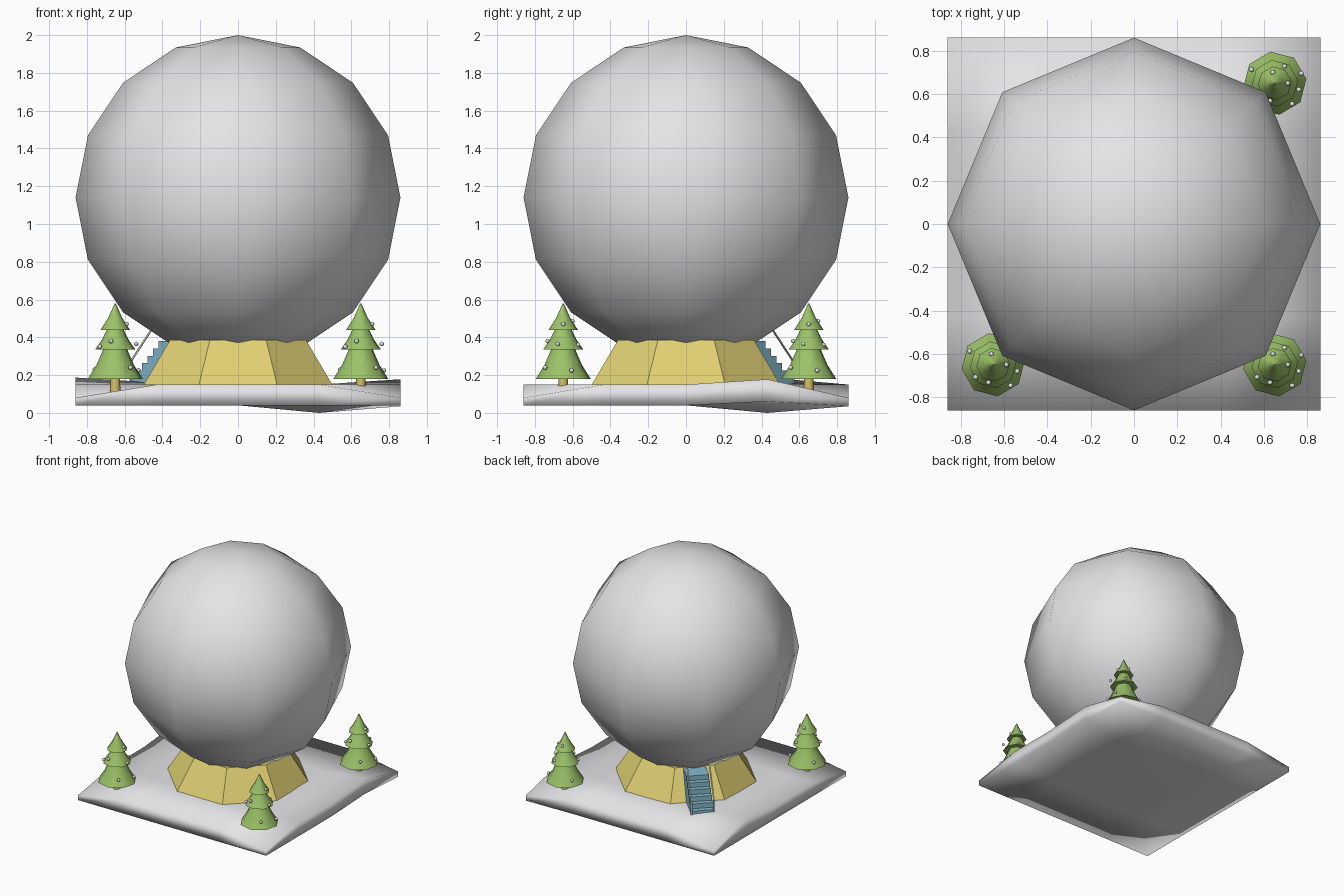
import bpy, bmesh, math
from mathutils import Vector, Matrix

if "Cube" in bpy.data.objects:
    bpy.data.objects.remove(bpy.data.objects["Cube"])


def material(name, rgb):
    m = bpy.data.materials.new(name)
    m.diffuse_color = (*rgb, 1)
    m.use_nodes = True
    m.node_tree.nodes["Principled BSDF"].inputs["Base Color"].default_value = m.diffuse_color
    return m


GREY = material("snow grey", (0.78, 0.78, 0.80))
YELLOW = material("base yellow", (0.74, 0.63, 0.17))
BLUE = material("stair blue", (0.24, 0.50, 0.62))
GREEN = material("tree green", (0.33, 0.54, 0.14))
WOOD = material("trunk ochre", (0.68, 0.52, 0.14))


def finish(bm, name, mat, smooth=None):
    """Turn a bmesh into an object; smooth is the sharp-edge angle in degrees."""
    bmesh.ops.recalc_face_normals(bm, faces=bm.faces[:])
    me = bpy.data.meshes.new(name)
    bm.to_mesh(me)
    bm.free()
    ob = bpy.data.objects.new(name, me)
    bpy.context.collection.objects.link(ob)
    me.materials.append(mat)
    if smooth:
        bpy.ops.object.select_all(action='DESELECT')
        ob.select_set(True)
        bpy.context.view_layer.objects.active = ob
        if smooth >= 180:
            bpy.ops.object.shade_smooth()
        else:
            bpy.ops.object.shade_smooth_by_angle(angle=math.radians(smooth))
    return ob


def add_lathe(bm, profile, sides, centre=(0, 0), turn=0.0):
    """Closed solid of revolution from (radius, z) points, bottom to top."""
    rings = []
    for r, z in profile:
        rings.append([bm.verts.new((centre[0] + r * math.cos(turn + math.tau * i / sides),
                                    centre[1] + r * math.sin(turn + math.tau * i / sides), z))
                      for i in range(sides)])
    for a, b in zip(rings, rings[1:]):
        for i in range(sides):
            j = (i + 1) % sides
            bm.faces.new((a[i], a[j], b[j], b[i]))
    bm.faces.new(rings[0][::-1])
    bm.faces.new(rings[-1])


def add_rod(bm, a, b, r):
    a, b = Vector(a), Vector(b)
    rot = (b - a).to_track_quat('Z', 'Y').to_matrix().to_4x4()
    bmesh.ops.create_cone(bm, cap_ends=True, segments=6, radius1=r, radius2=r,
                          depth=(b - a).length,
                          matrix=Matrix.Translation((a + b) / 2) @ rot)


# Uneven snow slab: two 4 x 4 sheets bridged round the rim, with low corners
H = 0.86
bm = bmesh.new()
top = bmesh.ops.create_grid(bm, x_segments=4, y_segments=4, size=H)["verts"]
bottom = bmesh.ops.create_grid(bm, x_segments=4, y_segments=4, size=H)["verts"]
TOP_BUMPS = {(-2, 1): 0.187, (2, 1): 0.178, (-1, 1): 0.16}
BOTTOM_BUMPS = {(1, 1): 0.0, (2, 1): 0.06, (2, 2): 0.035}


def cell(v):
    return round(v.co.x / (H / 2)), round(v.co.y / (H / 2))


for v in top:
    c = cell(v)
    v.co.z = 0.08 if abs(c[0]) == abs(c[1]) == 2 else TOP_BUMPS.get(c, 0.15)
for v in bottom:
    v.co.z = BOTTOM_BUMPS.get(cell(v), 0.04)
bmesh.ops.bridge_loops(bm, edges=[e for e in bm.edges if e.is_boundary])
finish(bm, "snow_ground", GREY, 180)

# Octagonal base with sloping sides
bm = bmesh.new()
add_lathe(bm, [(0.54, 0.12), (0.54, 0.15), (0.39, 0.385)], 8, turn=math.pi / 8)
finish(bm, "globe_base", YELLOW)

# Large low-poly ball
bm = bmesh.new()
bmesh.ops.create_uvsphere(bm, u_segments=8, v_segments=8, radius=0.86,
                          matrix=Matrix.Translation((0, 0, 1.14)))
finish(bm, "globe", GREY, 180)

# Staircase on the back left: a stepped profile extruded across its width
OUT = Vector((-1, 1, 0)).normalized()
SIDE = Vector((1, 1, 0)).normalized()
UP = Vector((0, 0, 1))


def stair_point(s, w, z):
    return OUT * s + SIDE * w + UP * z


STEPS, RUN, RISE = 6, 0.041, 0.039
profile = [(0.48, 0.13), (0.36, 0.38)]
for i in range(STEPS):
    s, z = 0.51 + i * RUN, 0.38 - i * RISE
    profile += [(s, z), (s, z - RISE)]
profile[-1] = (profile[-1][0], 0.13)
bm = bmesh.new()
face = bm.faces.new([bm.verts.new(stair_point(s, -0.085, z)) for s, z in profile])
new = bmesh.ops.extrude_face_region(bm, geom=[face], use_keep_orig=True)["geom"]
bmesh.ops.translate(bm, verts=[g for g in new if isinstance(g, bmesh.types.BMVert)],
                    vec=SIDE * 0.17)
finish(bm, "stairs", BLUE)

# Handrails with a post at the foot
bm = bmesh.new()
for w in (-0.085, 0.085):
    foot = stair_point(0.72, w, 0.27)
    add_rod(bm, foot, stair_point(0.54, w, 0.465), 0.006)
    add_rod(bm, stair_point(0.72, w, 0.13), foot, 0.006)
finish(bm, "stair_rails", GREY, 60)

# Three trees: trunk, three tiers and small baubles (angle, distance, height)
TIERS = [(0.147, 0.18, 0.06, 0.345), (0.108, 0.335, 0.04, 0.45), (0.078, 0.44, 0.003, 0.58)]
BAUBLES = [(0, 0.06, 0.47), (-105, 0.085, 0.38), (-15, 0.115, 0.365), (-50, 0.125, 0.24),
           (-145, 0.10, 0.35), (60, 0.09, 0.36), (100, 0.05, 0.485), (150, 0.125, 0.23),
           (20, 0.13, 0.225)]
for k, (sx, sy) in enumerate([(-1, -1), (1, -1), (1, 1)], 1):
    x, y = 0.65 * sx, 0.65 * sy
    bm = bmesh.new()
    add_lathe(bm, [(0.028, 0.10), (0.025, 0.20)], 8, (x, y))
    finish(bm, f"tree_trunk_{k}", WOOD, 60)
    bm = bmesh.new()
    for r1, z1, r2, z2 in TIERS:
        mid = (r1 * 0.46 + r2 * 0.54, z1 * 0.55 + z2 * 0.45)
        add_lathe(bm, [(r1, z1), mid, (r2, z2)], 8, (x, y), math.radians(8))
    finish(bm, f"tree_foliage_{k}", GREEN, 60)
    bm = bmesh.new()
    for a, r, z in BAUBLES:
        a = math.radians(a)
        bmesh.ops.create_uvsphere(bm, u_segments=8, v_segments=6, radius=0.012,
                                  matrix=Matrix.Translation((x + r * math.cos(a),
                                                             y + r * math.sin(a), z)))
    finish(bm, f"tree_baubles_{k}", GREY, 180)
